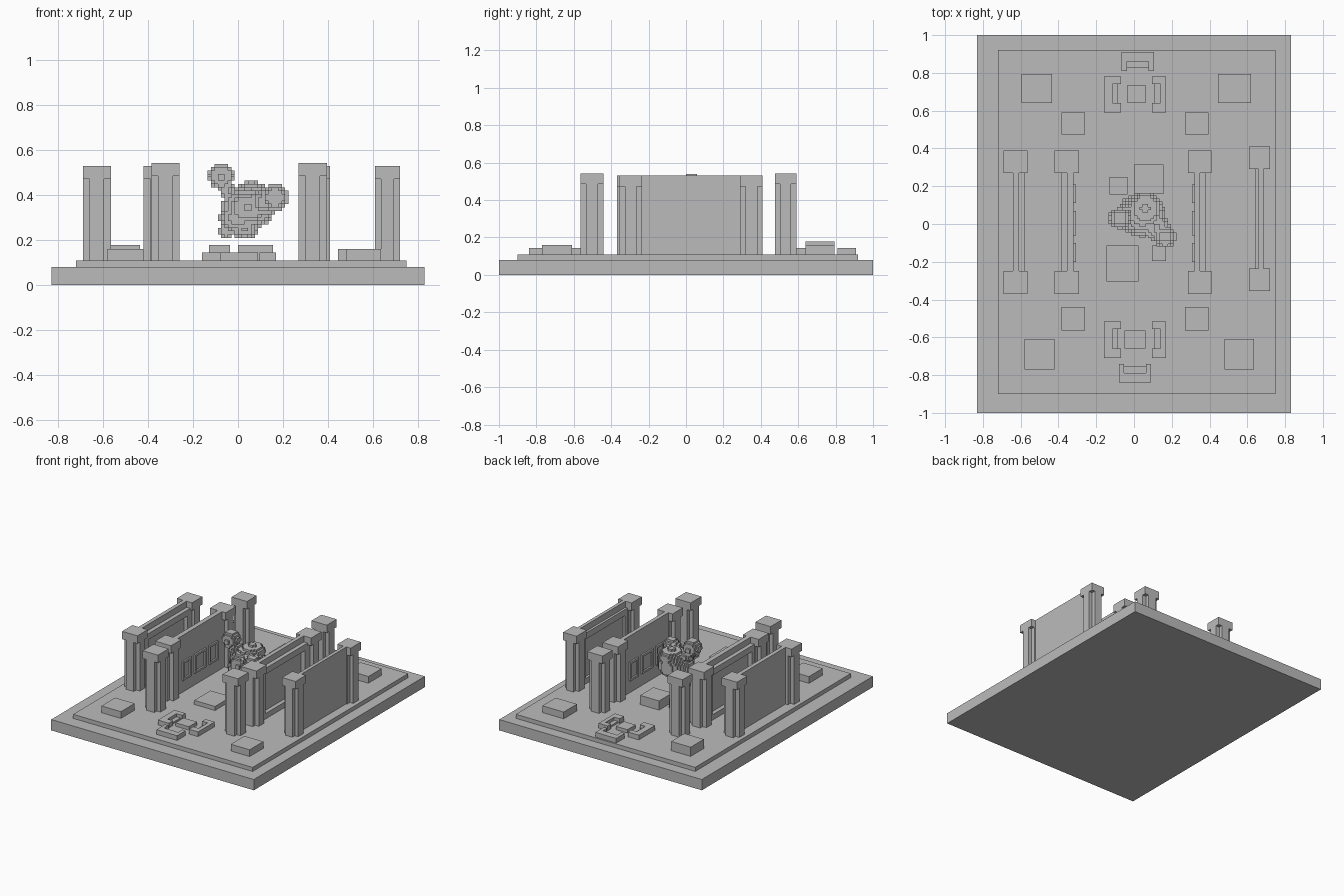
import bpy, bmesh, math
from mathutils import Vector

if "Cube" in bpy.data.objects:
    bpy.data.objects.remove(bpy.data.objects["Cube"])

stone = bpy.data.materials.new("grey_stone")
stone.diffuse_color = (0.5, 0.5, 0.5, 1)
stone.use_nodes = True
stone.node_tree.nodes["Principled BSDF"].inputs["Base Color"].default_value = stone.diffuse_color


def finish(name, bm):
    mesh = bpy.data.meshes.new(name)
    bm.to_mesh(mesh)
    bm.free()
    mesh.materials.append(stone)
    ob = bpy.data.objects.new(name, mesh)
    bpy.context.collection.objects.link(ob)
    return ob


def boxes(name, parts):
    """One object out of (x0, x1, y0, y1, z0, z1) boxes."""
    bm = bmesh.new()
    for x0, x1, y0, y1, z0, z1 in parts:
        verts = bmesh.ops.create_cube(bm, size=1)["verts"]
        for v in verts:
            v.co = Vector(((x0 + x1) / 2 + v.co.x * (x1 - x0),
                           (y0 + y1) / 2 + v.co.y * (y1 - y0),
                           (z0 + z1) / 2 + v.co.z * (z1 - z0)))
    return finish(name, bm)


FLOOR = 0.11


def pillar(name, x0, x1, y0, y1, top):
    """Square cap over a shaft with a cross-shaped section."""
    cap = top - 0.058
    cx, cy = (x1 - x0) * 0.24, (y1 - y0) * 0.24
    boxes(name, [(x0, x1, y0, y1, cap, top),
                 (x0 + cx, x1 - cx, y0, y1, FLOOR, cap),
                 (x0, x1, y0 + cy, y1 - cy, FLOOR, cap)])


# stepped base
boxes("base_slab", [(-0.83, 0.83, -1, 1, 0, 0.08)])
boxes("floor_slab", [(-0.72, 0.75, -0.90, 0.92, 0.08, FLOOR)])

# four walls, each with pillars at both ends: outer edges, y range, slab x, ledge x
walls = {
    "far_left_wall": (-0.69, -0.565, -0.37, 0.39, (-0.64, -0.61), (-0.61, -0.58)),
    "left_wall": (-0.42, -0.29, -0.37, 0.39, (-0.355, -0.32), (-0.385, -0.355)),
    "right_wall": (0.285, 0.41, -0.37, 0.39, (0.32, 0.35), (0.35, 0.38)),
    "far_right_wall": (0.61, 0.72, -0.355, 0.41, (0.66, 0.685), (0.642, 0.66)),
}
for name, (x0, x1, y0, y1, slab, ledge) in walls.items():
    pillar(name + "_front_pillar", x0, x1, y0, y0 + 0.12, 0.53)
    pillar(name + "_back_pillar", x0, x1, y1 - 0.12, y1, 0.53)
    a, b = y0 + 0.1, y1 - 0.1
    boxes(name, [(*slab, a, b, FLOOR, 0.53)])
    boxes(name + "_trim", [(*ledge, a, b, 0.44, 0.485),
                           (*ledge, a, b, FLOOR, 0.15),
                           (*ledge, a, a + 0.05, 0.15, 0.44),
                           (*ledge, b - 0.05, b, 0.15, 0.44)])


# picture frames on the inner wall faces
def frame(name, x0, x1, y, w, z0, z1, t=0.015):
    boxes(name, [(x0, x1, y, y + w, z0, z0 + t), (x0, x1, y, y + w, z1 - t, z1),
                 (x0, x1, y, y + t, z0, z1), (x0, x1, y + w - t, y + w, z0, z1)])


for y, w in ((-0.2, 0.1), (-0.06, 0.13), (0.11, 0.1)):
    frame("left_frame", -0.322, -0.308, y, w, 0.2, 0.34)
    frame("right_frame", 0.308, 0.322, y, w, 0.2, 0.34)

# free standing pillars
for y0, y1 in ((-0.565, -0.44), (0.475, 0.59)):
    pillar("left_free_pillar", -0.385, -0.26, y0, y1, 0.543)
    pillar("right_free_pillar", 0.27, 0.395, y0, y1, 0.543)

# corner blocks and low plinths
blocks = {
    "back_left_block": (-0.595, -0.435, 0.64, 0.795, 0.178),
    "back_right_block": (0.445, 0.62, 0.64, 0.795, 0.16),
    "front_left_block": (-0.58, -0.42, -0.77, -0.61, 0.16),
    "front_right_block": (0.48, 0.635, -0.77, -0.61, 0.16),
    "front_plinth": (-0.145, 0.025, -0.305, -0.115, 0.14),
    "back_plinth": (0.0, 0.155, 0.16, 0.315, 0.178),
    "small_left_plinth": (-0.13, -0.035, 0.155, 0.25, 0.178),
    "small_right_plinth": (0.095, 0.17, -0.195, -0.115, 0.145),
    "back_table": (-0.035, 0.06, 0.64, 0.735, 0.135),
    "front_table": (-0.05, 0.06, -0.66, -0.565, 0.135),
}
for name, (x0, x1, y0, y1, top) in blocks.items():
    boxes(name, [(x0, x1, y0, y1, FLOOR, top)])

# benches: low seat with a backrest and two arms
SEAT, ARM = 0.122, 0.145
for end, y0, y1 in (("front", -0.71, -0.515), ("back", 0.59, 0.78)):
    for side, xo, xb, xi in (("left", -0.16, -0.115, -0.07), ("right", 0.17, 0.14, 0.095)):
        lo, hi = sorted((xo, xi))
        blo, bhi = sorted((xo, xb))
        slo, shi = sorted((xb, xb + (xi - xb) * 0.7))
        boxes(f"{end}_{side}_bench", [(blo, bhi, y0, y1, FLOOR, ARM),
                                      (lo, hi, y0, y0 + 0.05, FLOOR, ARM),
                                      (lo, hi, y1 - 0.04, y1, FLOOR, ARM),
                                      (slo, shi, y0 + 0.05, y1 - 0.04, FLOOR, SEAT)])
for end, x0, x1, yo, yb, yi in (("front", -0.08, 0.09, -0.84, -0.79, -0.74),
                                ("back", -0.065, 0.105, 0.91, 0.86, 0.81)):
    lo, hi = sorted((yo, yi))
    blo, bhi = sorted((yo, yb))
    slo, shi = sorted((yb, yb + (yi - yb) * 0.7))
    boxes(end + "_end_bench", [(x0, x1, blo, bhi, FLOOR, ARM),
                               (x0, x0 + 0.027, lo, hi, FLOOR, ARM),
                               (x1 - 0.027, x1, lo, hi, FLOOR, ARM),
                               (x0 + 0.027, x1 - 0.027, slo, shi, FLOOR, SEAT)])

# floating block figure: small cubes filling a few overlapping rounded lumps
lumps = [((0.045, 0.05, 0.345), (0.12, 0.12, 0.095)),
         ((0.06, 0.08, 0.41), (0.08, 0.09, 0.05)),
         ((0.03, 0.04, 0.25), (0.06, 0.08, 0.045)),
         ((-0.05, 0.05, 0.24), (0.035, 0.04, 0.032)),
         ((0.0, 0.05, 0.30), (0.085, 0.10, 0.075)),
         ((0.165, -0.07, 0.39), (0.06, 0.058, 0.06)),
         ((0.12, -0.02, 0.37), (0.07, 0.07, 0.06)),
         ((-0.075, 0.03, 0.485), (0.058, 0.055, 0.06)),
         ((-0.04, 0.04, 0.42), (0.04, 0.05, 0.035))]
S = 0.015
filled = set()
for c, r in lumps:
    span = [range(math.floor((c[k] - r[k]) / S), math.ceil((c[k] + r[k]) / S)) for k in range(3)]
    for i in span[0]:
        for j in span[1]:
            for k in span[2]:
                p = [(n + 0.5) * S for n in (i, j, k)]
                if sum(((p[m] - c[m]) / r[m]) ** 2 for m in range(3)) <= 1:
                    filled.add((i, j, k))

bm = bmesh.new()
for cell in filled:
    for axis in range(3):
        for step in (0, 1):
            near = list(cell)
            near[axis] += 1 if step else -1
            if tuple(near) in filled:
                continue
            u, v = (axis + 1) % 3, (axis + 2) % 3
            ring = []
            for du, dv in ((0, 0), (1, 0), (1, 1), (0, 1)):
                q = list(cell)
                q[axis] += step
                q[u] += du
                q[v] += dv
                ring.append(bm.verts.new([n * S for n in q]))
            bm.faces.new(ring if step else ring[::-1])
finish("block_figure", bm)
